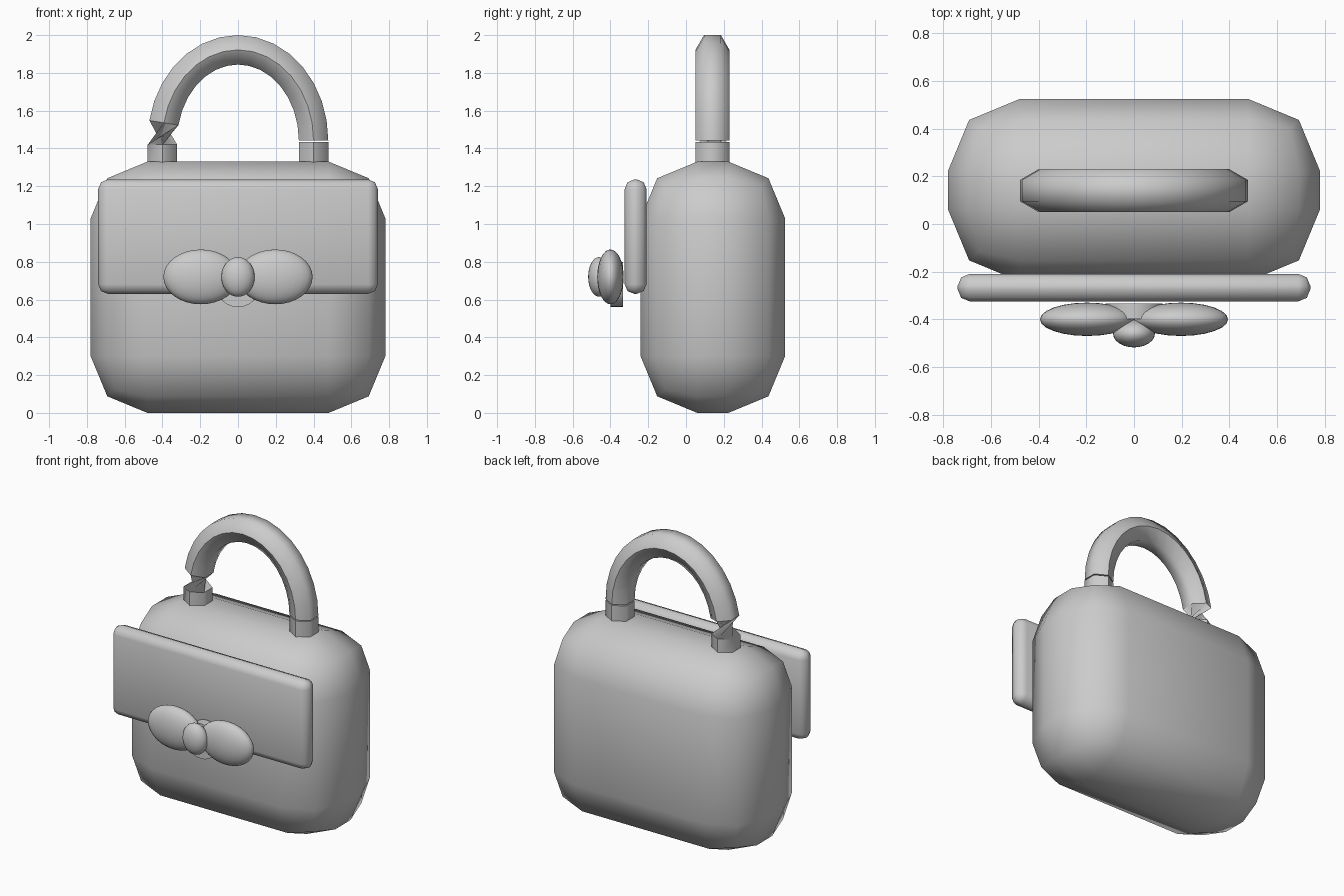
import bpy, bmesh
from math import sin, cos, pi, radians
from mathutils import Vector

if "Cube" in bpy.data.objects:
    bpy.data.objects.remove(bpy.data.objects["Cube"], do_unlink=True)

GREY = (0.6, 0.6, 0.6, 1)
mat = bpy.data.materials.new("plain_grey")
mat.use_nodes = True
mat.diffuse_color = GREY
mat.node_tree.nodes["Principled BSDF"].inputs["Base Color"].default_value = GREY


def finish(bm, name, angle=60):
    bmesh.ops.recalc_face_normals(bm, faces=bm.faces)
    mesh = bpy.data.meshes.new(name)
    bm.to_mesh(mesh)
    bm.free()
    mesh.materials.append(mat)
    ob = bpy.data.objects.new(name, mesh)
    bpy.context.collection.objects.link(ob)
    bpy.ops.object.select_all(action='DESELECT')
    ob.select_set(True)
    bpy.context.view_layer.objects.active = ob
    bpy.ops.object.shade_smooth_by_angle(angle=radians(angle))
    return ob


def place(bm, size, centre):
    bmesh.ops.scale(bm, vec=size, verts=bm.verts)
    bmesh.ops.translate(bm, vec=centre, verts=bm.verts)


def rounded_box(name, size, centre, radius):
    bm = bmesh.new()
    bmesh.ops.create_cube(bm, size=1)
    place(bm, size, centre)
    bmesh.ops.bevel(bm, geom=bm.edges[:], offset=radius, segments=2,
                    profile=0.5, affect='EDGES')
    finish(bm, name)


def ellipsoid(name, radii, centre):
    bm = bmesh.new()
    bmesh.ops.create_uvsphere(bm, u_segments=24, v_segments=16, radius=1)
    place(bm, radii, centre)
    finish(bm, name)


HANDLE_Y, TUBE, SIDES = 0.14, 0.09, 6


def tube(name, rings):
    """Sweep a hexagon; each ring is (centre x, centre z, normal, index shift)."""
    bm = bmesh.new()
    loops = []
    for x, z, n, shift in rings:
        loop = []
        for i in range(SIDES):
            a = 2 * pi * (i + shift) / SIDES
            loop.append(bm.verts.new(Vector((x, HANDLE_Y, z))
                        + Vector((0, 1, 0)) * TUBE * cos(a) + n * TUBE * sin(a)))
        loops.append(loop)
    for a, b in zip(loops, loops[1:]):
        for i in range(SIDES):
            j = (i + 1) % SIDES
            bm.faces.new((a[i], a[j], b[j], b[i]))
    bm.faces.new(loops[0])
    bm.faces.new(loops[-1])
    finish(bm, name)


# Bag body and front flap
rounded_box("body", (1.56, 0.765, 1.33), (0, 0.142, 0.665), 0.3)
rounded_box("front_flap", (1.48, 0.115, 0.605), (0, -0.267, 0.933), 0.05)

# Handle arch, twisted half a turn where it meets one leg
RX, RZ, BASE, STEPS = 0.4, 0.49, 1.43, 16
out = Vector((-1, 0, 0))
rings = [(-RX, 1.3, out, 0), (-RX, 1.42, out, 0)]
for k in range(1, STEPS + 1):
    t = pi * k / STEPS
    normal = Vector((-cos(t) / RX, 0, sin(t) / RZ)).normalized()
    rings.append((-RX * cos(t), BASE + 0.012 + (RZ - 0.012 + 0.002) * sin(t), normal, 3))
tube("handle_arch", rings)
tube("left_handle_leg", [(RX, 1.3, out, 0), (RX, 1.435, out, 0)])

# Bow: two loops, knot and a disc behind
for side, sx in (("left", 1), ("right", -1)):
    ellipsoid(side + "_bow_loop", (0.198, 0.07, 0.145), (sx * 0.197, -0.4, 0.72))
ellipsoid("bow_knot", (0.088, 0.058, 0.105), (0, -0.46, 0.72))
bm = bmesh.new()
bmesh.ops.create_cone(bm, cap_ends=True, segments=24, radius1=0.12, radius2=0.12, depth=0.065)
for v in bm.verts:
    v.co = Vector((v.co.x, v.co.z - 0.367, v.co.y + 0.68))
finish(bm, "bow_backing", 30)
